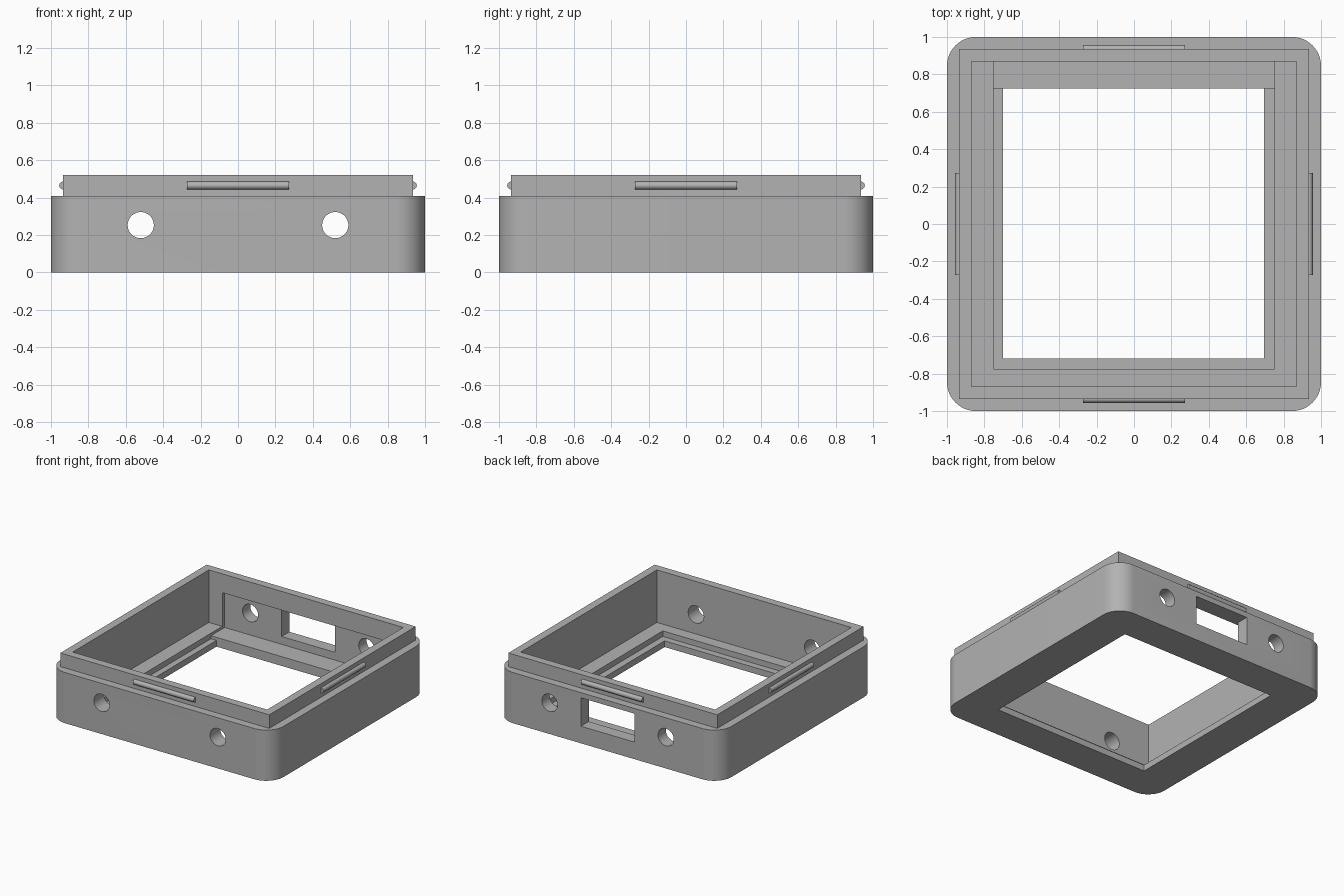
import bpy, bmesh
from math import radians, pi
from mathutils import Matrix

cube = bpy.data.objects.get("Cube")
if cube:
    bpy.data.objects.remove(cube, do_unlink=True)

# Single plain grey plastic
grey = bpy.data.materials.new("grey plastic")
grey.use_nodes = True
GREY = (0.45, 0.45, 0.45, 1)
grey.diffuse_color = GREY
grey.node_tree.nodes["Principled BSDF"].inputs["Base Color"].default_value = GREY


def finish(name, bm):
    mesh = bpy.data.meshes.new(name)
    bm.to_mesh(mesh)
    bm.free()
    mesh.materials.append(grey)
    ob = bpy.data.objects.new(name, mesh)
    bpy.context.collection.objects.link(ob)
    return ob


def box(name, x, y, z, radius=0):
    """Box from (min, max) ranges, optionally with rounded upright corners."""
    bm = bmesh.new()
    bmesh.ops.create_cube(bm, size=1)
    for v in bm.verts:
        v.co = [r[0] if c < 0 else r[1] for c, r in zip(v.co, (x, y, z))]
    if radius:
        upright = [e for e in bm.edges
                   if abs(e.verts[0].co.z - e.verts[1].co.z) > 0.01]
        bmesh.ops.bevel(bm, geom=upright, offset=radius, segments=12,
                        profile=0.5, affect='EDGES')
    return finish(name, bm)


def rod(name, radius, length, location, axis, sides):
    bm = bmesh.new()
    bmesh.ops.create_cone(bm, cap_ends=True, segments=sides, radius1=radius,
                          radius2=radius, depth=length)
    turn = Matrix.Rotation(pi / 2, 4, 'Y' if axis == 'X' else 'X')
    bm.transform(Matrix.Translation(location) @ turn)
    return finish(name, bm)


def select(ob):
    bpy.ops.object.select_all(action='DESELECT')
    ob.select_set(True)
    bpy.context.view_layer.objects.active = ob


def combine(target, tool, operation):
    """Apply a boolean and drop the tool."""
    select(target)
    mod = target.modifiers.new("boolean", 'BOOLEAN')
    mod.operation = operation
    mod.solver = 'EXACT'
    mod.object = tool
    bpy.ops.object.modifier_apply(modifier=mod.name)
    bpy.data.objects.remove(tool, do_unlink=True)


# Rounded outer shell with a square-cornered lip on top
WALL, LIP, INNER = 1.0, 0.935, 0.87
frame = box("frame", (-WALL, WALL), (-WALL, WALL), (0, 0.41), 0.155)
combine(frame, box("lip", (-LIP, LIP), (-LIP, LIP), (0.2, 0.52)), 'UNION')

# Cavity, back pocket, sunken seat, floor opening and back window
cuts = {
    "cavity": ((-INNER, INNER), (-INNER, INNER), (0.095, 0.7)),
    "back_pocket": ((-0.75, 0.75), (0.5, 0.9), (0.075, 0.368)),
    "seat": ((-0.75, 0.75), (-0.775, 0.725), (0.05, 0.3)),
    "opening": ((-0.7, 0.695), (-0.72, 0.725), (-0.1, 0.3)),
    "window": ((-0.24, 0.24), (0.8, 1.1), (0.138, 0.368)),
}
for name, ranges in cuts.items():
    combine(frame, box(name, *ranges), 'DIFFERENCE')

# Round holes through front and back walls
for x in (-0.52, 0.52):
    combine(frame, rod("hole", 0.07, 3, (x, 0, 0.253), 'Y', 48), 'DIFFERENCE')
select(frame)
bpy.ops.object.shade_smooth_by_angle(angle=radians(30))

# Snap ridges on the four sides of the lip
for side, x, y, axis in (("front", 0, -LIP, 'X'), ("back", 0, LIP, 'X'),
                         ("left", LIP, 0, 'Y'), ("right", -LIP, 0, 'Y')):
    ridge = rod(side + "_snap_ridge", 0.021, 0.545, (x, y, 0.465), axis, 24)
    select(ridge)
    bpy.ops.object.shade_smooth_by_angle(angle=radians(30))
